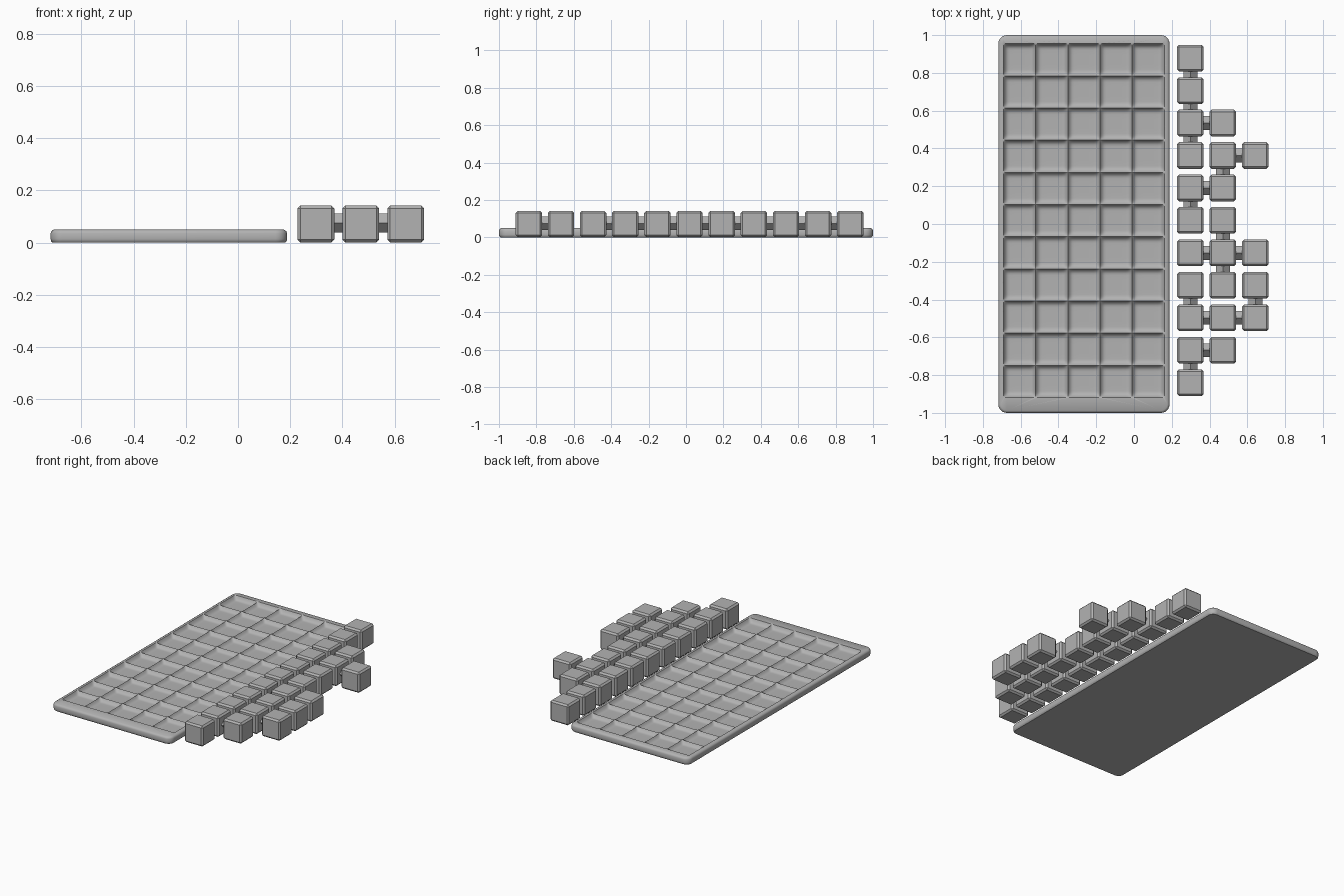
import bpy, bmesh, math
from mathutils import Vector, Matrix

cube = bpy.data.objects.get("Cube")
if cube:
    bpy.data.objects.remove(cube, do_unlink=True)

grey = bpy.data.materials.new("plain grey")
grey.use_nodes = True
colour = (0.45, 0.45, 0.45, 1)
grey.diffuse_color = colour
grey.node_tree.nodes["Principled BSDF"].inputs["Base Color"].default_value = colour

PITCH = 0.172
COLS, ROWS = 5, 11
BOARD_X, GRID_Y = -0.265, 0.018
HALF_W, HALF_L, TOP = 0.453, 1.0, 0.05


def finish(name, bm, smooth=None):
    bmesh.ops.recalc_face_normals(bm, faces=bm.faces)
    mesh = bpy.data.meshes.new(name)
    bm.to_mesh(mesh)
    bm.free()
    mesh.materials.append(grey)
    obj = bpy.data.objects.new(name, mesh)
    bpy.context.collection.objects.link(obj)
    if smooth:
        bpy.ops.object.select_all(action='DESELECT')
        obj.select_set(True)
        bpy.context.view_layer.objects.active = obj
        bpy.ops.object.shade_smooth_by_angle(angle=math.radians(smooth))
    return obj


# Tray: rounded slab whose top holds a grid of shallow square dishes
def outline(bm, inset, z, radius=0.045, steps=6):
    ring = []
    r = radius - inset
    for k, (sx, sy) in enumerate([(1, 1), (-1, 1), (-1, -1), (1, -1)]):
        for i in range(steps + 1):
            a = math.pi / 2 * (k + i / steps)
            ring.append(bm.verts.new((BOARD_X + sx * (HALF_W - radius) + r * math.cos(a),
                                      sy * (HALF_L - radius) + r * math.sin(a), z)))
    return ring


def dish(t, low_start, low_end):
    # 0 on a cell's edge, 1 on its floor; ridges between cells sit a little lower
    x = min(1, (1 - abs(t)) / 0.36)
    s = 1 - (1 - x) ** 2.4
    low = low_start if t < 0 else low_end
    return low + (1 - low) * s


STEPS = [-1, -0.95, -0.89, -0.81, -0.72, -0.6, -0.3, 0, 0.3, 0.6, 0.72, 0.81, 0.89, 0.95]


def samples(count):
    # (position, depth factor) along one axis of the grid
    out = []
    for c in range(count):
        a = 0.15 if c > 0 else 0
        b = 0.15 if c < count - 1 else 0
        for t in STEPS:
            out.append(((c + 0.5 + t / 2 - count / 2) * PITCH * 0.99, dish(t, a, b)))
    out.append((count / 2 * PITCH * 0.99, 0))
    return out


bm = bmesh.new()
rings = [outline(bm, i, z) for i, z in
         [(0.008, 0), (0.002, 0.006), (0, 0.014), (0, 0.036), (0.003, 0.044), (0.012, TOP)]]
for lower, upper in zip(rings, rings[1:]):
    n = len(lower)
    for i in range(n):
        j = (i + 1) % n
        bm.faces.new((lower[i], lower[j], upper[j], upper[i]))
bm.faces.new(rings[0][::-1])

xs, ys = samples(COLS), samples(ROWS)
grid = [[bm.verts.new((BOARD_X + x, GRID_Y + y, TOP - 0.026 * fx * fy)) for x, fx in xs]
        for y, fy in ys]
for r0, r1 in zip(grid, grid[1:]):
    for i in range(len(xs) - 1):
        bm.faces.new((r0[i], r0[i + 1], r1[i + 1], r1[i]))
open_edges = [e for e in bm.edges if len(e.link_faces) == 1]
bmesh.ops.triangle_fill(bm, edges=open_edges, use_beauty=True, normal=Vector((0, 0, 1)))
finish("tray", bm, 40)


# Puzzle pieces: chamfered blocks joined by square rods turned on edge
BLOCK, MID = 0.141, 0.0715


def place(cell):
    col, row = cell
    return Vector((0.2985 + col * PITCH, 0.878 - row * 0.1718, MID))


def add_block(bm, cell):
    made = bmesh.ops.create_cube(bm, size=BLOCK, matrix=Matrix.Translation(place(cell)))
    edges = list({e for v in made["verts"] for e in v.link_edges})
    bmesh.ops.bevel(bm, geom=edges, offset=0.011, segments=1, affect='EDGES')


def add_rod(bm, a, b):
    pa, pb = place(a), place(b)
    turn = (pb - pa).to_track_quat('Z', 'Y').to_matrix().to_4x4()
    shift = Matrix.Translation((pa + pb) / 2 + Vector((0, 0, 0.004)))
    side = 0.052
    bmesh.ops.create_cube(bm, size=1, matrix=shift @ turn @ Matrix.Rotation(math.pi / 4, 4, 'Z')
                          @ Matrix.Diagonal((side, side, 0.06, 1)))


pieces = {
    "branch_piece": [(0, 0), (0, 1), (0, 2), (1, 2), (0, 3)],
    "stair_piece": [(2, 3), (1, 3), (1, 4), (0, 4), (0, 5)],
    "plus_piece": [(1, 5), (0, 6), (1, 6), (2, 6), (1, 7)],
    "cup_piece": [(0, 7), (0, 8), (1, 8), (2, 8), (2, 7)],
    "corner_piece": [(0, 9), (1, 9), (0, 10)],
}
for name, cells in pieces.items():
    bm = bmesh.new()
    for i, a in enumerate(cells):
        add_block(bm, a)
        for b in cells[:i]:
            if abs(a[0] - b[0]) + abs(a[1] - b[1]) == 1:
                add_rod(bm, a, b)
    finish(name, bm)
